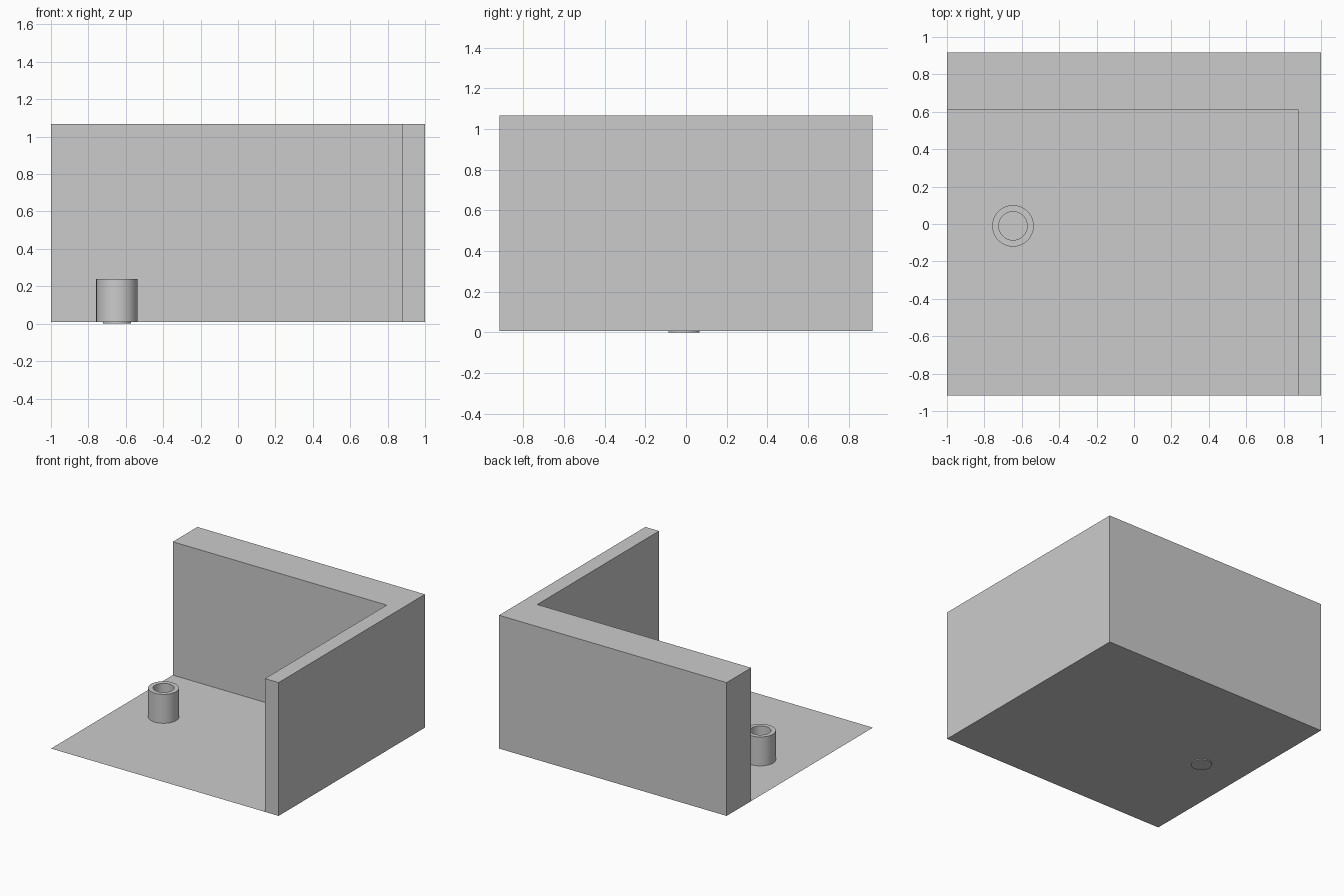
import bpy, bmesh, math

if "Cube" in bpy.data.objects:
    bpy.data.objects.remove(bpy.data.objects["Cube"])

FLOOR, TOP = 0.008, 1.067
HX, HY = 1.0, 0.918


def finish(name, bm):
    mesh = bpy.data.meshes.new(name)
    bm.to_mesh(mesh)
    bm.free()
    obj = bpy.data.objects.new(name, mesh)
    bpy.context.collection.objects.link(obj)
    return obj


# Floor: a single thin sheet
bm = bmesh.new()
bm.faces.new([bm.verts.new((x, y, FLOOR)) for x, y in
              ((-HX, -HY), (HX, -HY), (HX, HY), (-HX, HY))])
finish("floor", bm)

# L-shaped wall: thick back, thin right side, resting on the floor sheet
outline = [(-HX, HY), (-HX, 0.61), (0.88, 0.61), (0.88, -HY), (HX, -HY), (HX, HY)]
bm = bmesh.new()
low = [bm.verts.new((x, y, FLOOR)) for x, y in outline]
high = [bm.verts.new((x, y, TOP)) for x, y in outline]
n = len(outline)
for i in range(n):
    j = (i + 1) % n
    bm.faces.new((low[i], low[j], high[j], high[i]))
bm.faces.new(high)
finish("corner_wall", bm)

# Hollow post: turned profile whose bore reaches just below the floor
profile = [(0.111, FLOOR), (0.111, 0.238), (0.076, 0.238), (0.076, 0.0)]
SIDES = 64
bm = bmesh.new()
rings = [[bm.verts.new((r * math.cos(math.tau * k / SIDES),
                        r * math.sin(math.tau * k / SIDES), z))
          for k in range(SIDES)] for r, z in profile]
for a, b in zip(rings, rings[1:]):
    for k in range(SIDES):
        m = (k + 1) % SIDES
        bm.faces.new((a[k], a[m], b[m], b[k]))
bm.faces.new(rings[-1])
post = finish("hollow_post", bm)
post.location = (-0.647, -0.01, 0)
bpy.context.view_layer.objects.active = post
post.select_set(True)
bpy.ops.object.shade_smooth_by_angle(angle=math.radians(30))
